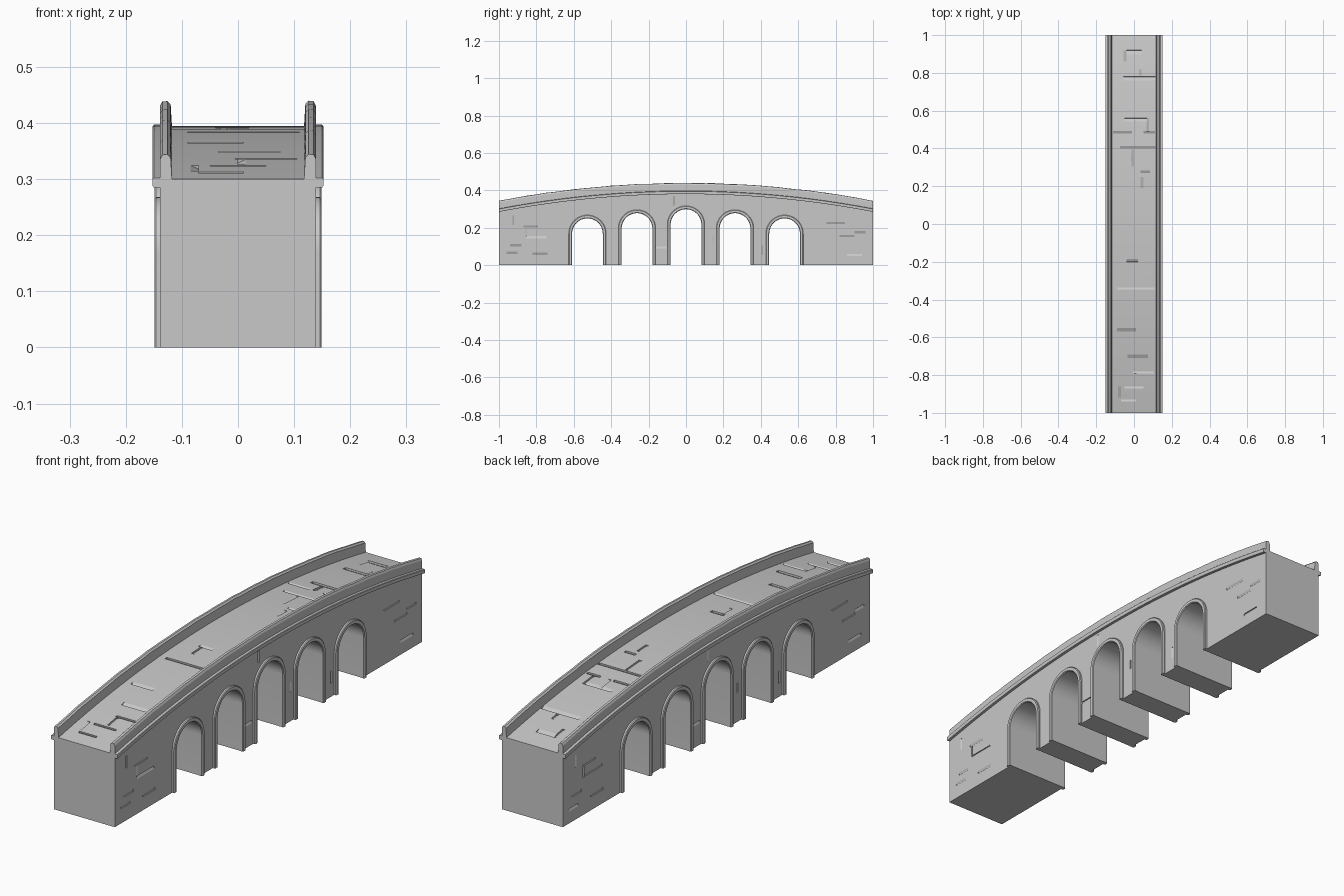
import bpy, bmesh, math, random
from mathutils import Vector

random.seed(4)
if "Cube" in bpy.data.objects:
    bpy.data.objects.remove(bpy.data.objects["Cube"])

stone = bpy.data.materials.new("grey stone")
stone.use_nodes = True
GREY = (0.58, 0.58, 0.58, 1)
stone.diffuse_color = GREY
stone.node_tree.nodes["Principled BSDF"].inputs["Base Color"].default_value = GREY

HALF = 0.139          # half width of the masonry
RADIUS = 0.083        # arch opening
STEPS = 40
ARCHES = [(-0.527, 0.251), (-0.262, 0.279), (0, 0.3), (0.262, 0.279), (0.527, 0.251)]
stations = [-1 + 2 * i / STEPS for i in range(STEPS + 1)]


def deck(y):
    return 0.395 - 0.095 * y * y


def finish(name, bm):
    bmesh.ops.recalc_face_normals(bm, faces=bm.faces)
    mesh = bpy.data.meshes.new(name)
    bm.to_mesh(mesh)
    bm.free()
    mesh.materials.append(stone)
    ob = bpy.data.objects.new(name, mesh)
    bpy.context.collection.objects.link(ob)
    return ob


def smooth(ob):
    bpy.ops.object.select_all(action='DESELECT')
    ob.select_set(True)
    bpy.context.view_layer.objects.active = ob
    bpy.ops.object.shade_smooth_by_angle(angle=math.radians(13))


def add_loft(bm, rings):
    """Skin closed rings of points and cap both ends."""
    loops = [[bm.verts.new(p) for p in ring] for ring in rings]
    for a, b in zip(loops, loops[1:]):
        for i in range(len(a)):
            j = (i + 1) % len(a)
            bm.faces.new((a[i], a[j], b[j], b[i]))
    bm.faces.new(loops[0])
    bm.faces.new(loops[-1][::-1])


def loft(name, rings):
    bm = bmesh.new()
    add_loft(bm, rings)
    ob = finish(name, bm)
    smooth(ob)
    return ob


def arch_path(y0, top, segments=24):
    """Points as (centre height, outward direction) from one foot to the other."""
    spring = top - RADIUS
    path = [(0, -1, 0)]
    for i in range(segments + 1):
        t = math.pi * (1 - i / segments)
        path.append((spring, math.cos(t), math.sin(t)))
    return path + [(0, 1, 0)]


# Masonry body: one side outline with the arches left open, extruded across
outline = [(-1, 0)]
for y0, top in ARCHES:
    outline += [(y0 + RADIUS * c, z + RADIUS * s) for z, c, s in arch_path(y0, top)]
outline += [(1, 0)] + [(y, deck(y)) for y in reversed(stations)]
bm = bmesh.new()
add_loft(bm, [[(x, y, z) for y, z in outline] for x in (-HALF, HALF)])
body = finish("masonry_body", bm)

# Wedge-shaped chips and open joints, cut into the paving and the side walls
cutters = bmesh.new()


def chip(pos, along, across, normal, length, depth=0.007, width=0.04):
    pos, n = Vector(pos), Vector(normal).normalized()
    a, b = Vector(along).normalized(), Vector(across).normalized()
    section = [(0, -depth), (0, 0.012), (width, 0.012)]
    add_loft(cutters, [[pos + a * end * length / 2 + b * u + n * v for u, v in section]
                       for end in (-1, 1)])


# Paving joints running across the road: x, y, length
ACROSS = [(.03, .78, .17), (.02, .4, .19), (.01, .56, .12), (-.06, .48, .1), (.08, .48, .06),
          (.01, -.335, .2), (.05, -.78, .11), (0, -.86, .1), (-.03, -.93, .08), (-.01, -.2, .06),
          (.06, .27, .05), (.07, .85, .08), (0, .92, .08), (-.04, -.57, .1), (.02, -.71, .11)]
# Paving joints running along the road
ALONG = [(.04, .815, .06), (-.04, .89, .06), (0, .52, .07), (.08, .525, .07), (0, .35, .09),
         (-.03, -.23, .06), (0, -.82, .06), (-.07, -.89, .06), (.05, .22, .06)]
for x, y, size in ACROSS:
    slope = -0.19 * y
    chip((x, y, deck(y)), (1, 0, 0), (0, random.choice((-1, 1)), slope * 0), (0, -slope, 1), size)
for x, y, size in ALONG:
    slope = -0.19 * y
    chip((x, y, deck(y)), (0, 1, slope), (random.choice((-1, 1)), 0, 0), (0, -slope, 1), size)

# Wall joints: y, z, length; repeated on the far wall turned half around
LEVEL = [(-.83, .2, .08), (-.8, .155, .11), (-.91, .1, .06), (-.93, .06, .06), (-.78, .055, .08),
         (.86, .15, .08), (.93, .17, .06), (.9, .06, .08), (-.135, .1, .06), (.8, .22, .1)]
UPRIGHT = [(-.86, .175, .045), (-.92, .24, .05), (.412, .08, .05), (-.06, .345, .05), (.14, .14, .04)]
for side in (-1, 1):
    for y, z, size in LEVEL:
        chip((side * HALF, side * y, z), (0, 1, 0), (0, 0, random.choice((-1, 1))),
             (side, 0, 0), size, 0.005)
    for y, z, size in UPRIGHT:
        chip((side * HALF, side * y, z), (0, 0, 1), (0, random.choice((-1, 1)), 0),
             (side, 0, 0), size, 0.005, 0.03)

cutter = finish("chip_cutter", cutters)
cutter.hide_render = True
cut = body.modifiers.new("chips", 'BOOLEAN')
cut.operation = 'DIFFERENCE'
cut.solver = 'EXACT'
cut.use_self = True
cut.object = cutter
carved = bpy.data.meshes.new_from_object(
    body.evaluated_get(bpy.context.evaluated_depsgraph_get()))
body.modifiers.clear()
body.data = carved
bpy.data.objects.remove(cutter)
smooth(body)

# Parapets, ledges and arch trims on both sides
PARAPET = [(.139, -.012), (.139, .036), (.135, .044), (.126, .045), (.12, .039), (.117, -.012)]
LEDGE = [(.13, -.015), (.15, -.015), (.152, -.012), (.152, 0), (.15, .002), (.13, .002)]
TRIM = [(.082, .13), (.082, .146), (.085, .149), (.097, .149), (.1, .146), (.1, .13)]

for side, word in ((1, "left"), (-1, "right")):
    rings = []
    for y in stations:
        worn = random.uniform(-0.002, 0.0005)
        rings.append([(side * x, y, deck(y) + dz + (worn if dz > 0 else 0))
                      for x, dz in PARAPET])
    loft(word + "_parapet", rings)
    loft(word + "_ledge", [[(side * x, y, deck(y) + dz) for x, dz in LEDGE] for y in stations])
    for number, (y0, top) in enumerate(ARCHES, 1):
        loft(f"{word}_arch_trim_{number}",
             [[(side * x, y0 + r * c, z + r * s) for r, x in TRIM]
              for z, c, s in arch_path(y0, top)])
